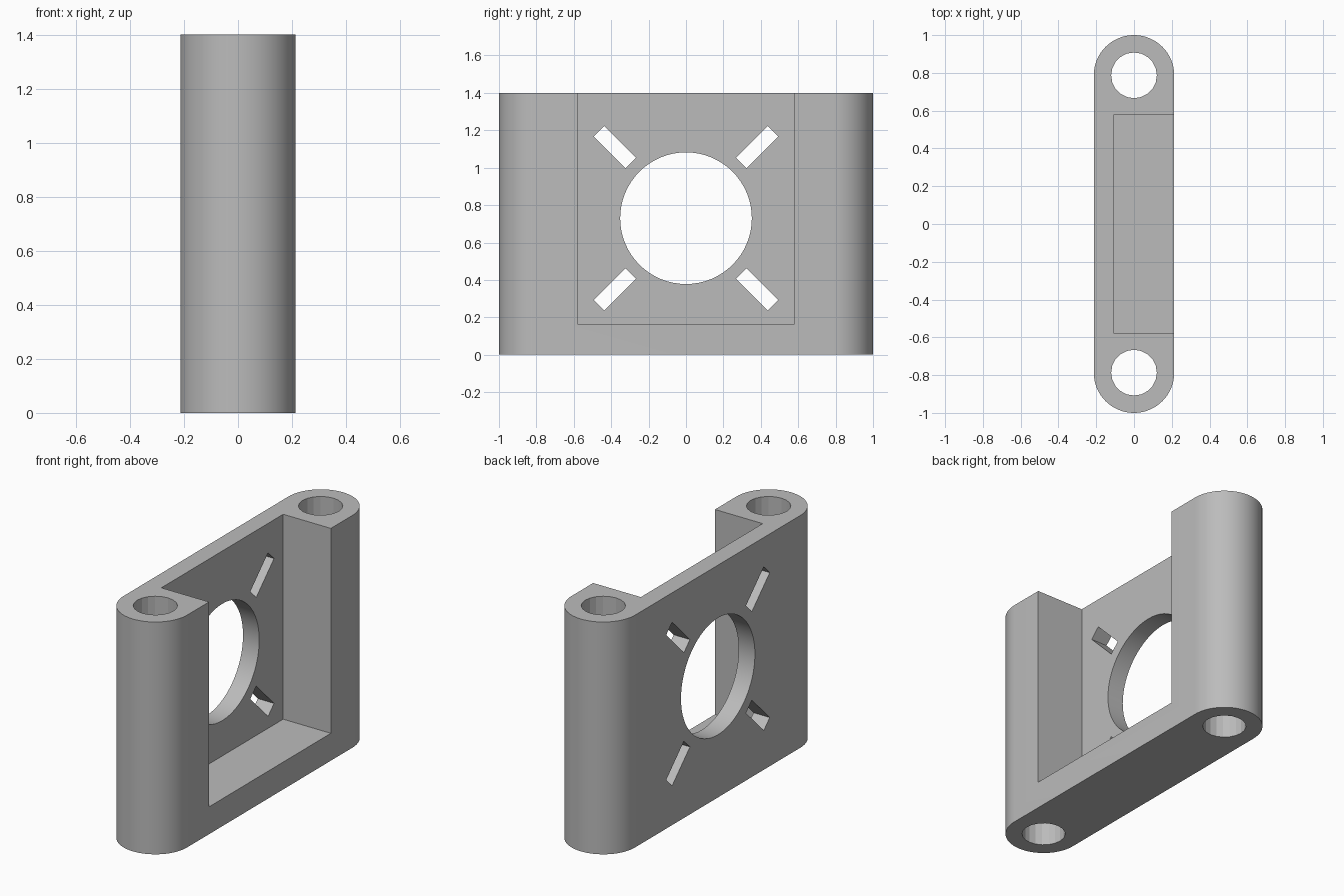
import bpy
import bmesh
from math import cos, sin, pi, radians
from mathutils import Matrix, Vector

if "Cube" in bpy.data.objects:
    bpy.data.objects.remove(bpy.data.objects["Cube"], do_unlink=True)

HEIGHT = 1.4
RADIUS = 0.213          # rounded ends
END_Y = 1 - RADIUS      # centre of each rounded end
FLOOR_Z = 0.165         # bottom of the recess
WALL_X = -0.105         # inner face of the thin plate
HALF_RECESS = 0.58
HOLE_Z = 0.73

grey = bpy.data.materials.new("plain_grey")
grey.use_nodes = True
colour = (0.5, 0.5, 0.5, 1)
grey.diffuse_color = colour
grey.node_tree.nodes["Principled BSDF"].inputs["Base Color"].default_value = colour


def finish(bm, name):
    mesh = bpy.data.meshes.new(name)
    bmesh.ops.recalc_face_normals(bm, faces=bm.faces)
    bm.to_mesh(mesh)
    bm.free()
    mesh.materials.append(grey)
    obj = bpy.data.objects.new(name, mesh)
    bpy.context.collection.objects.link(obj)
    return obj


def box(name, size, matrix):
    bm = bmesh.new()
    bmesh.ops.create_cube(bm, size=1, matrix=matrix @ Matrix.Diagonal((*size, 1)))
    return finish(bm, name)


def cylinder(name, radius, depth, sides, matrix):
    bm = bmesh.new()
    bmesh.ops.create_cone(bm, cap_ends=True, segments=sides, radius1=radius,
                          radius2=radius, depth=depth, matrix=matrix)
    return finish(bm, name)


# Body: slab with two rounded ends
steps = 32
bm = bmesh.new()
outline = []
for side in (1, -1):
    for i in range(steps + 1):
        a = pi * i / steps
        outline.append((side * RADIUS * cos(a), side * (END_Y + RADIUS * sin(a)), 0))
base = bm.faces.new([bm.verts.new(p) for p in outline])
walls = bmesh.ops.extrude_face_region(bm, geom=[base])
bmesh.ops.translate(bm, vec=Vector((0, 0, HEIGHT)),
                    verts=[v for v in walls["geom"] if isinstance(v, bmesh.types.BMVert)])
body = finish(bm, "mounting_bracket")

# Recess open at the top and on one side
cutters = [box("recess_cutter", (1, 2 * HALF_RECESS, 2),
               Matrix.Translation((WALL_X + 0.5, 0, FLOOR_Z + 1)))]

# Round window through the plate
cutters.append(cylinder("window_cutter", 0.352, 1, 64,
                        Matrix.Translation((0, 0, HOLE_Z)) @ Matrix.Rotation(pi / 2, 4, "Y")))

# Diagonal slots and vertical rod holes
for sy in (1, -1):
    cutters.append(cylinder("rod_hole_cutter", 0.121, 2, 20,
                            Matrix.Translation((0, sy * END_Y, HEIGHT / 2))))
    for sz in (1, -1):
        place = Matrix.Translation((0, sy * 0.38, HOLE_Z + sz * 0.38))
        turn = Matrix.Rotation(sy * sz * pi / 4, 4, "X")
        cutters.append(box("slot_cutter", (1, 0.24, 0.08), place @ turn))

# Cut everything, then drop the cutters
bpy.context.view_layer.objects.active = body
body.select_set(True)
for cutter in cutters:
    cutter.hide_render = True
    mod = body.modifiers.new(cutter.name, "BOOLEAN")
    mod.operation = "DIFFERENCE"
    mod.solver = "EXACT"
    mod.object = cutter
    bpy.ops.object.modifier_apply(modifier=mod.name)
    bpy.data.objects.remove(cutter, do_unlink=True)

bpy.ops.object.shade_smooth_by_angle(angle=radians(15))
